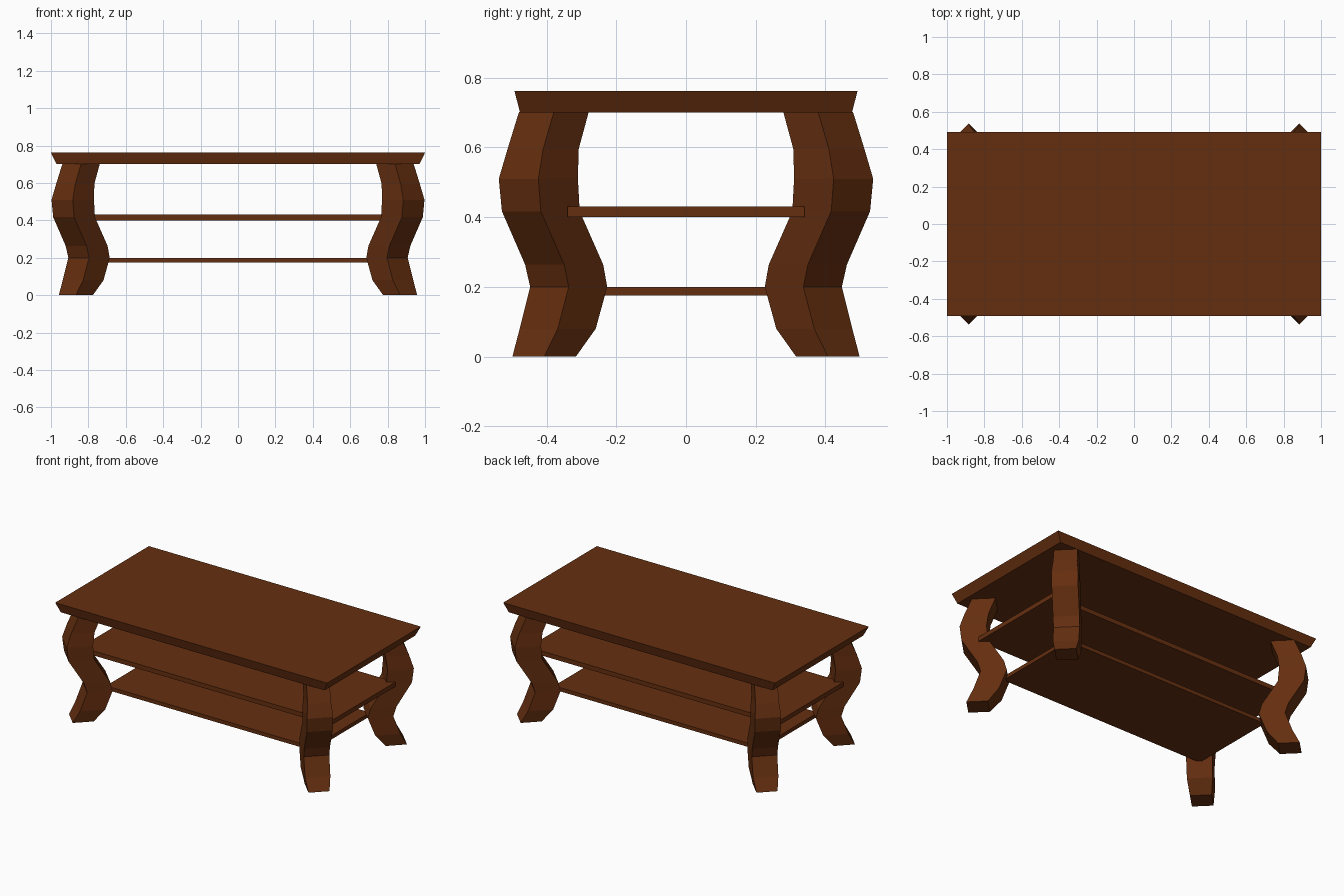
import bpy, bmesh

if "Cube" in bpy.data.objects:
    bpy.data.objects.remove(bpy.data.objects["Cube"])

wood = bpy.data.materials.new("dark brown wood")
wood.diffuse_color = (0.13, 0.028, 0.005, 1)
wood.use_nodes = True
wood.node_tree.nodes["Principled BSDF"].inputs["Base Color"].default_value = wood.diffuse_color


def loft(name, rings):
    """Closed solid through a stack of four-cornered rings."""
    bm = bmesh.new()
    loops = [[bm.verts.new(p) for p in ring] for ring in rings]
    for a, b in zip(loops, loops[1:]):
        for i in range(4):
            j = (i + 1) % 4
            bm.faces.new((a[i], a[j], b[j], b[i]))
    bm.faces.new(loops[0][::-1])
    bm.faces.new(loops[-1])
    bmesh.ops.recalc_face_normals(bm, faces=bm.faces)
    mesh = bpy.data.meshes.new(name)
    bm.to_mesh(mesh)
    bm.free()
    mesh.materials.append(wood)
    obj = bpy.data.objects.new(name, mesh)
    bpy.context.collection.objects.link(obj)
    return obj


def rect(x, y, z):
    return [(-x, -y, z), (x, -y, z), (x, y, z), (-x, y, z)]


# Table top with slanted edges, and two shelves
loft("table_top", [rect(0.97, 0.476, 0.70), rect(1.0, 0.492, 0.762)])
loft("upper_shelf", [rect(0.92, 0.34, 0.40), rect(0.92, 0.34, 0.43)])
loft("lower_shelf", [rect(0.76, 0.30, 0.175), rect(0.76, 0.30, 0.20)])

# Curved legs set diagonally: height, centre y, half diagonal
profile = [(0.0, 0.407, 0.091), (0.08, 0.368, 0.109), (0.20, 0.3365, 0.1105),
           (0.264, 0.3495, 0.112), (0.417, 0.4165, 0.1115),
           (0.51, 0.4235, 0.1135), (0.595, 0.410, 0.102), (0.702, 0.379, 0.10)]
for sx, xname in ((-1, "left"), (1, "right")):
    for sy, yname in ((-1, "front"), (1, "back")):
        rings = []
        for z, c, a in profile:
            x, y = sx * (c + 0.46), sy * c
            rings.append([(x - a, y, z), (x, y - a, z), (x + a, y, z), (x, y + a, z)])
        loft(f"{yname}_{xname}_leg", rings)
